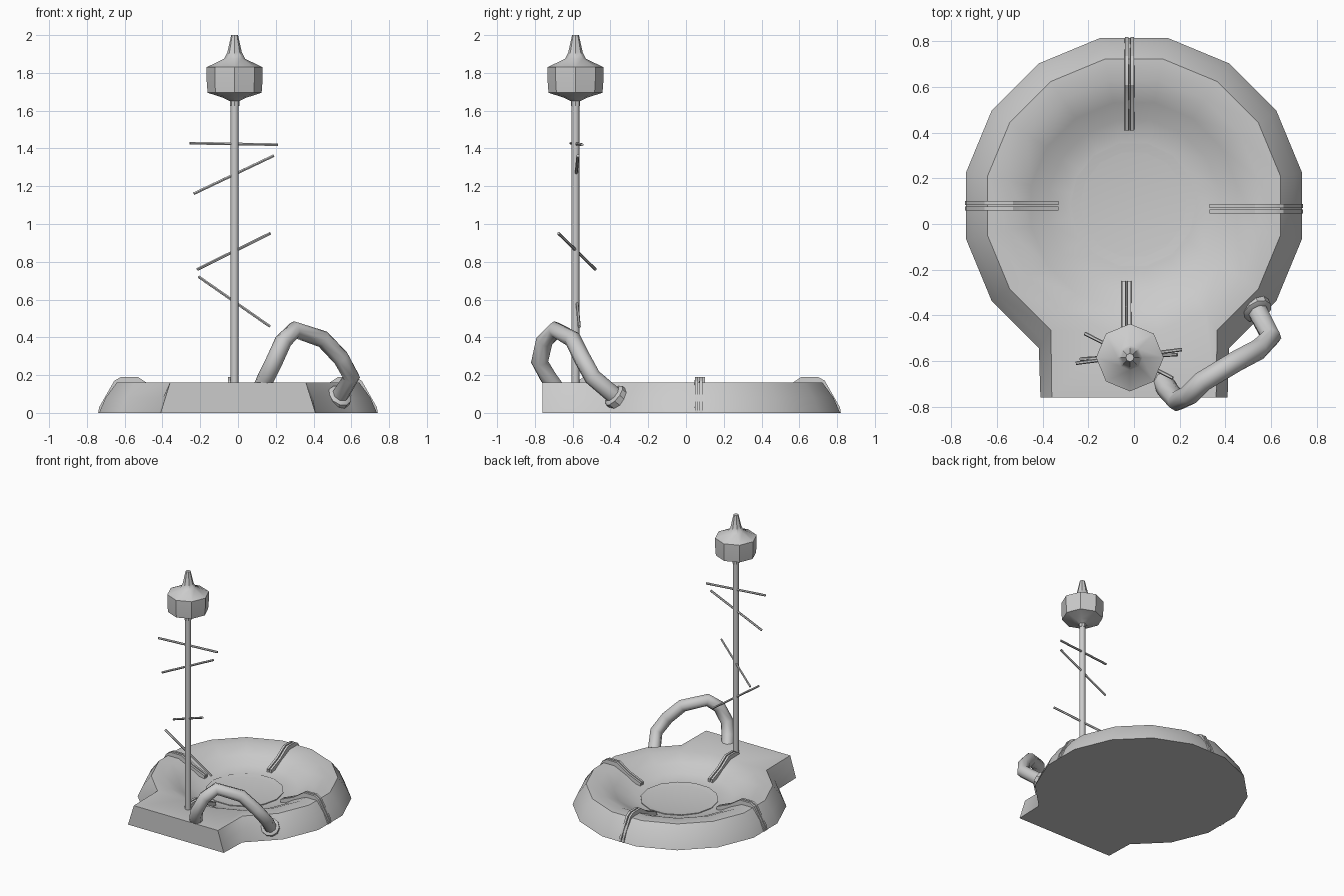
import bpy, bmesh, math
from mathutils import Vector

if "Cube" in bpy.data.objects:
    bpy.data.objects.remove(bpy.data.objects["Cube"])

CENTRE = Vector((0, 0.08, 0))


def finish(name, bm, angle=35):
    bmesh.ops.recalc_face_normals(bm, faces=bm.faces)
    me = bpy.data.meshes.new(name)
    bm.to_mesh(me)
    bm.free()
    ob = bpy.data.objects.new(name, me)
    bpy.context.collection.objects.link(ob)
    smooth(ob, angle)
    return ob


def smooth(ob, angle):
    bpy.ops.object.select_all(action='DESELECT')
    ob.select_set(True)
    bpy.context.view_layer.objects.active = ob
    bpy.ops.object.shade_smooth_by_angle(angle=math.radians(angle))


def skin(bm, loops):
    """Bridge equal-sized closed loops and cap both ends."""
    rows = [[bm.verts.new(p) for p in loop] for loop in loops]
    n = len(rows[0])
    for a, b in zip(rows, rows[1:]):
        for i in range(n):
            j = (i + 1) % n
            bm.faces.new((a[i], a[j], b[j], b[i]))
    bm.faces.new(rows[0])
    bm.faces.new(rows[-1])


def lathe(name, profile, x, y, sides, angle=35):
    bm = bmesh.new()
    skin(bm, [[(x + r * math.cos(2 * math.pi * i / sides),
                y + r * math.sin(2 * math.pi * i / sides), z)
               for i in range(sides)] for r, z in profile])
    return finish(name, bm, angle)


def tube(name, points, radius, res=2):
    cu = bpy.data.curves.new(name, 'CURVE')
    cu.dimensions = '3D'
    cu.bevel_depth = radius
    cu.bevel_resolution = res
    cu.use_fill_caps = True
    sp = cu.splines.new('POLY')
    sp.points.add(len(points) - 1)
    for p, co in zip(sp.points, points):
        p.co = (*co, 1)
    ob = bpy.data.objects.new(name, cu)
    bpy.context.collection.objects.link(ob)
    bpy.ops.object.select_all(action='DESELECT')
    ob.select_set(True)
    bpy.context.view_layer.objects.active = ob
    bpy.ops.object.convert(target='MESH')
    smooth(bpy.context.view_layer.objects.active, 50)


# Ring base: 16-sided lathe whose two front points are pulled into a square block
def base_loop(r, z):
    loop = []
    for k in range(16):
        a = math.radians(11.25 + 22.5 * k)
        p = CENTRE + Vector((r * math.cos(a), r * math.sin(a), z))
        if r > 0.6 and k in (11, 12):
            p.x = math.copysign(0.41 - 0.05 * z / 0.16, p.x)
            p.y = -0.76
        loop.append(p)
    return loop


bm = bmesh.new()
skin(bm, [base_loop(r, z) for r, z in (
    (0.75, 0), (0.715, 0.08), (0.655, 0.16), (0.56, 0.16), (0.46, 0.115),
    (0.38, 0.07), (0.28, 0.05))])
finish("ring_base", bm, 45)

# Round basin set in the middle
lathe("basin", [(0.275, 0.03), (0.275, 0.056), (0.2, 0.045), (0.08, 0.04)],
      -0.003, 0.085, 14)

# Four double straps over the ring
outer = [(0.33, 0.085), (0.44, 0.13), (0.53, 0.19), (0.62, 0.19),
         (0.655, 0.17), (0.735, 0.03), (0.74, 0)]
inner = [(0.33, 0.04), (0.44, 0.08), (0.54, 0.14), (0.6, 0.14),
         (0.63, 0.13), (0.7, 0.03), (0.71, 0)]
for name, deg, off in (("back", 90, 0.02), ("left", 180, 0.0),
                       ("front", 270, -0.033), ("right", 0, -0.013)):
    d = Vector((math.cos(math.radians(deg)), math.sin(math.radians(deg)), 0))
    s = Vector((-d.y, d.x, 0))
    bm = bmesh.new()
    for t in (-0.012, 0.012):
        def pt(q, w):
            return CENTRE + d * q[0] + s * (off + t + w) + Vector((0, 0, q[1]))
        skin(bm, [[pt(i, -0.010), pt(o, -0.008), pt(o, 0.008), pt(i, 0.010)]
                  for o, i in zip(outer, inner)])
    finish(name + "_strap", bm, 30)

# Mast with lantern-shaped head
MX, MY = -0.018, -0.585
lathe("mast", [(0.021, 0.12), (0.021, 1.63)], MX, MY, 10, 50)
lathe("mast_head", [(0.025, 1.625), (0.025, 1.65), (0.06, 1.668), (0.143, 1.695),
                    (0.148, 1.76), (0.148, 1.83), (0.055, 1.875), (0.038, 1.91),
                    (0.018, 2.0)], MX, MY, 8, 40)

# Thin crossing sticks on the mast
for i, (a, b) in enumerate((
        ((-0.255, -0.61, 1.428), (0.21, -0.55, 1.42)),
        ((-0.235, -0.592, 1.16), (0.19, -0.572, 1.362)),
        ((-0.215, -0.48, 0.76), (0.17, -0.675, 0.95)),
        ((-0.21, -0.59, 0.722), (0.17, -0.565, 0.457)))):
    tube(f"cross_stick_{i + 1}", [a, b], 0.008, 1)

# Bent hose with end collar
hose = [(0.12, -0.68, 0.12), (0.15, -0.73, 0.19), (0.19, -0.775, 0.27),
        (0.24, -0.75, 0.38), (0.30, -0.69, 0.44), (0.45, -0.60, 0.39),
        (0.545, -0.55, 0.29), (0.60, -0.495, 0.19), (0.53, -0.36, 0.075)]
tube("hose", hose, 0.046)
end = Vector(hose[-1])
axis = (end - Vector(hose[-2])).normalized()
bm = bmesh.new()
rot = axis.to_track_quat('Z', 'Y')
skin(bm, [[end + rot @ Vector((r * math.cos(k * math.pi / 5),
                               r * math.sin(k * math.pi / 5), h))
           for k in range(10)]
          for r, h in ((0.048, -0.04), (0.066, -0.03), (0.066, 0.015), (0.05, 0.03))])
finish("hose_collar", bm)
